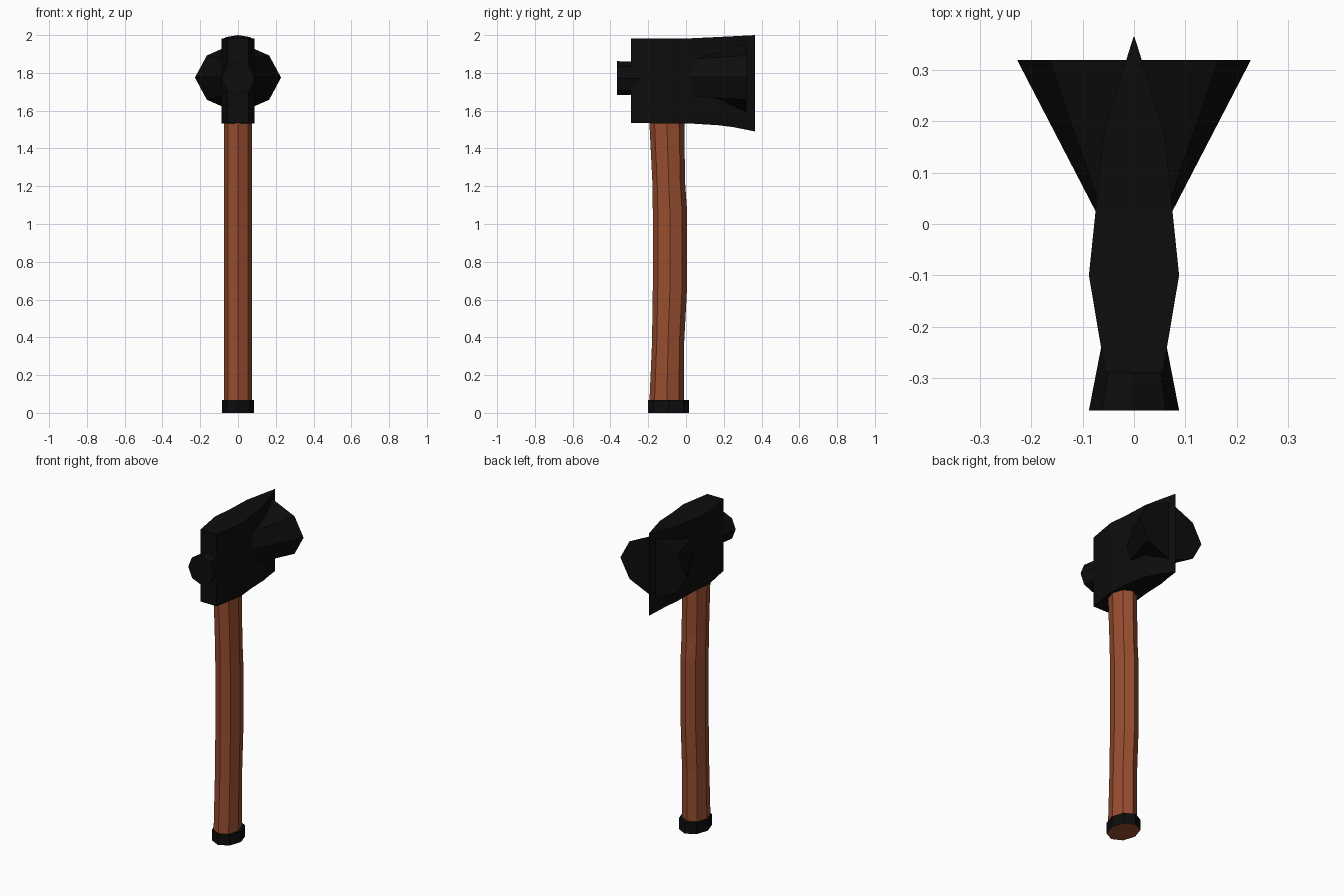
import bpy, bmesh
from math import sin, cos, pi

cube = bpy.data.objects.get("Cube")
if cube:
    bpy.data.objects.remove(cube, do_unlink=True)


def material(name, rgb):
    m = bpy.data.materials.new(name)
    m.use_nodes = True
    color = (*rgb, 1)
    m.diffuse_color = color
    bsdf = m.node_tree.nodes["Principled BSDF"]
    bsdf.inputs["Base Color"].default_value = color
    bsdf.inputs["Roughness"].default_value = 0.8
    return m


iron = material("black iron", (0.004, 0.004, 0.004))
wood = material("brown wood", (0.31, 0.075, 0.029))


def loft(name, rings, *mats):
    """Skin a row of equal-length rings and cap both ends."""
    bm = bmesh.new()
    rows = [[bm.verts.new(p) for p in ring] for ring in rings]
    n = len(rows[0])
    for a, b in zip(rows, rows[1:]):
        for i in range(n):
            j = (i + 1) % n
            bm.faces.new((a[i], a[j], b[j], b[i]))
    bm.faces.new(rows[0])
    bm.faces.new(rows[-1])
    bmesh.ops.remove_doubles(bm, verts=bm.verts, dist=0.0001)
    bmesh.ops.recalc_face_normals(bm, faces=bm.faces)
    mesh = bpy.data.meshes.new(name)
    bm.to_mesh(mesh)
    bm.free()
    for m in mats:
        mesh.materials.append(m)
    obj = bpy.data.objects.new(name, mesh)
    bpy.context.collection.objects.link(obj)
    return obj


def octagon(rx, ry):
    return [(rx * cos(i * pi / 4), ry * sin(i * pi / 4)) for i in range(8)]


def upright_ring(z, y_min, y_max, rx):
    mid, ry = (y_min + y_max) / 2, (y_max - y_min) / 2
    return [(x, mid + y, z) for x, y in octagon(rx, ry)]


# Bowed eight-sided handle: height, front edge, back edge
handle_path = [(0.03, -0.195, -0.01), (0.37, -0.18, -0.01), (0.65, -0.176, 0.005),
               (1.08, -0.176, 0.005), (1.22, -0.178, -0.005), (1.6, -0.197, -0.01)]
loft("handle", [upright_ring(z, a, b, 0.073) for z, a, b in handle_path], wood)

# Iron band around the foot, with the wood showing underneath
foot = loft("foot_band", [upright_ring(z, -0.2, 0.015, 0.086) for z in (0, 0.068)], iron, wood)
for face in foot.data.polygons:
    face.material_index = int(face.normal.z < -0.9)

# Head body tapering to the cutting edge: y, half width, bottom, top
body_sections = [(-0.29, 0.056, 1.535, 1.983), (-0.1, 0.088, 1.532, 1.983),
                 (0.025, 0.075, 1.532, 1.983), (0.17, 0.06, 1.523, 1.99),
                 (0.25, 0.037, 1.513, 1.994), (0.365, 0.001, 1.49, 2.0)]
loft("axe_head", [[(-w, y, lo), (w, y, lo), (w, y, hi), (-w, y, hi)]
                  for y, w, lo, hi in body_sections], iron)

# Round hammer poll on the front of the head
poll_sections = [(-0.364, 0.088, 0.09), (-0.24, 0.064, 0.086)]
loft("poll", [[(x, y, 1.772 + z) for x, z in octagon(rx, rz)]
              for y, rx, rz in poll_sections], iron)

# Flared cheeks either side of the blade
MID = 1.775
for name, s in (("left_flare", 1), ("right_flare", -1)):
    root = [(0, 0.06, -0.1), (0.072, 0.05, -0.1), (0.075, 0.025, 0),
            (0.072, 0.05, 0.1), (0, 0.06, 0.1)]
    rim = [(0, 0.32, -0.19), (0.165, 0.32, -0.117), (0.228, 0.32, 0),
           (0.165, 0.32, 0.117), (0, 0.32, 0.19)]
    loft(name, [[(s * x, y, MID + z) for x, y, z in ring] for ring in (root, rim)], iron)
